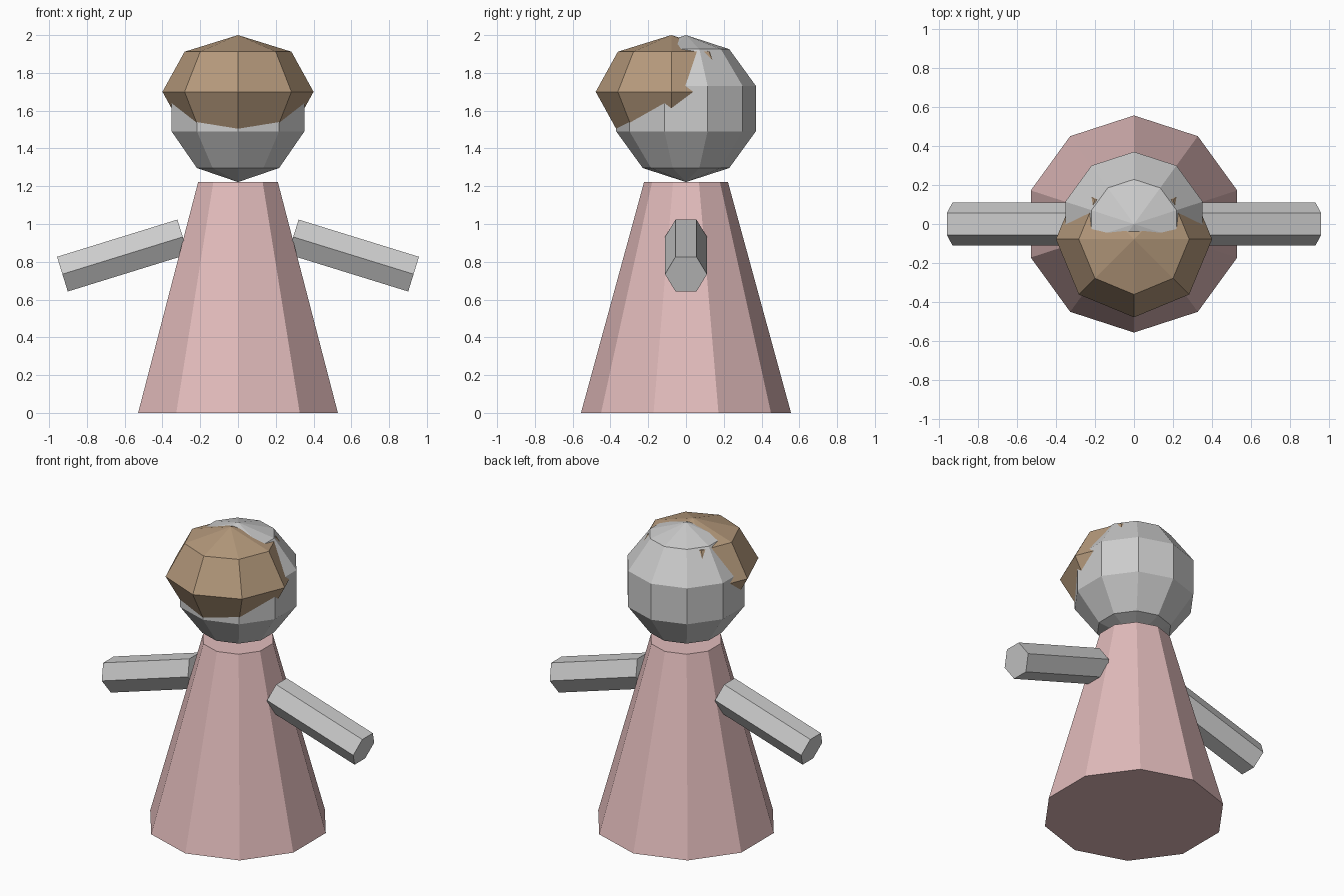
import bpy, bmesh
from math import pi
from mathutils import Matrix

if "Cube" in bpy.data.objects:
    bpy.data.objects.remove(bpy.data.objects["Cube"])


def material(name, color):
    m = bpy.data.materials.new(name)
    m.diffuse_color = color
    m.use_nodes = True
    m.node_tree.nodes["Principled BSDF"].inputs["Base Color"].default_value = m.diffuse_color
    return m


def add_part(name, bm, matrix, mat=None):
    bmesh.ops.transform(bm, matrix=matrix, verts=bm.verts)
    bmesh.ops.recalc_face_normals(bm, faces=bm.faces)
    me = bpy.data.meshes.new(name)
    bm.to_mesh(me)
    bm.free()
    ob = bpy.data.objects.new(name, me)
    bpy.context.collection.objects.link(ob)
    if mat:
        me.materials.append(mat)
    return ob


def cone(sides, r1, r2, depth):
    bm = bmesh.new()
    bmesh.ops.create_cone(bm, cap_ends=True, segments=sides,
                          radius1=r1, radius2=r2, depth=depth)
    return bm


def ball(segments, rings, radius):
    bm = bmesh.new()
    bmesh.ops.create_uvsphere(bm, u_segments=segments, v_segments=rings, radius=radius)
    return bm


pink = material("robe_pink", (0.76, 0.5, 0.5, 1))
brown = material("hair_brown", (0.46, 0.32, 0.2, 1))
T = Matrix.Translation

# Ten-sided tapered robe
add_part("robe", cone(10, 0.556, 0.222, 1.222), T((0, 0, 0.611)), pink)

# Faceted head
add_part("head", ball(10, 5, 0.389), T((0, 0, 1.611)))

# Flattened ball of hair, pushed forward into the head
add_part("hair", ball(8, 4, 0.4),
         T((0, -0.078, 1.7)) @ Matrix.Diagonal((1, 1, 0.75, 1)), brown)

# Six-sided arms sloping down on both sides
for side, name in ((1, "right_arm"), (-1, "left_arm")):
    add_part(name, cone(6, 0.111, 0.111, 0.667),
             T((side * 0.611, 0, 0.833)) @ Matrix.Rotation(side * (pi / 2 + 0.3), 4, 'Y'))
